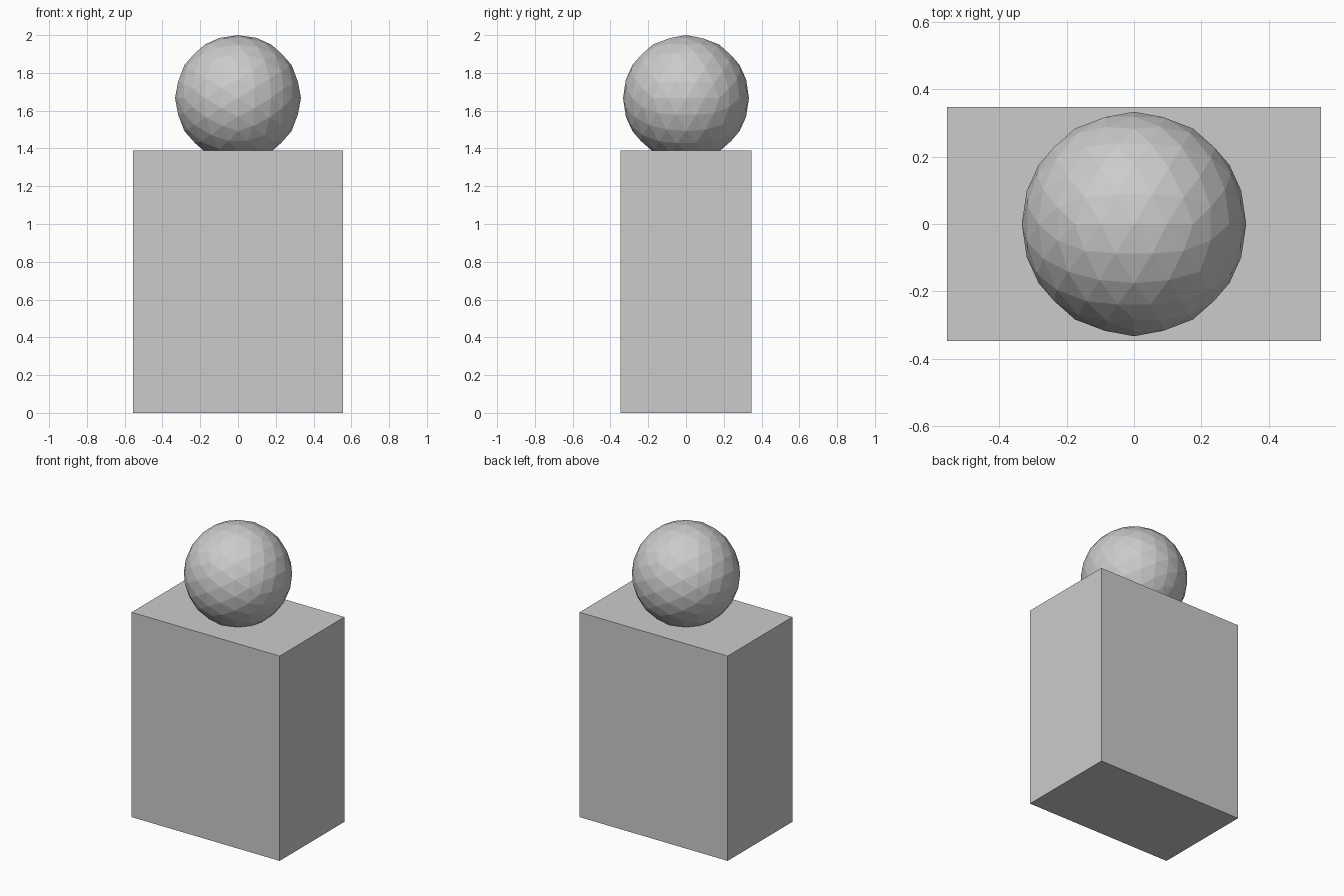
import bpy
from math import atan, radians
from mathutils import Matrix

if "Cube" in bpy.data.objects:
    bpy.data.objects.remove(bpy.data.objects["Cube"])

# pedestal: plain rectangular block
W, D, H = 1.111, 0.694, 1.389
bpy.ops.mesh.primitive_cube_add(size=1, location=(0, 0, H / 2))
pedestal = bpy.context.object
pedestal.name = "pedestal"
pedestal.data.transform(Matrix.Diagonal((W, D, H, 1)))

# ball: faceted icosphere sunk slightly into the block, turned so that
# an icosahedron edge is centred on each axis
R = 1 / 3
bpy.ops.mesh.primitive_ico_sphere_add(subdivisions=3, radius=R, location=(0, 0, 2 - R))
ball = bpy.context.object
ball.name = "ball"
tilt = atan(2 / (1 + 5 ** 0.5))
ball.data.transform(Matrix.Rotation(-tilt, 4, 'Y'))
